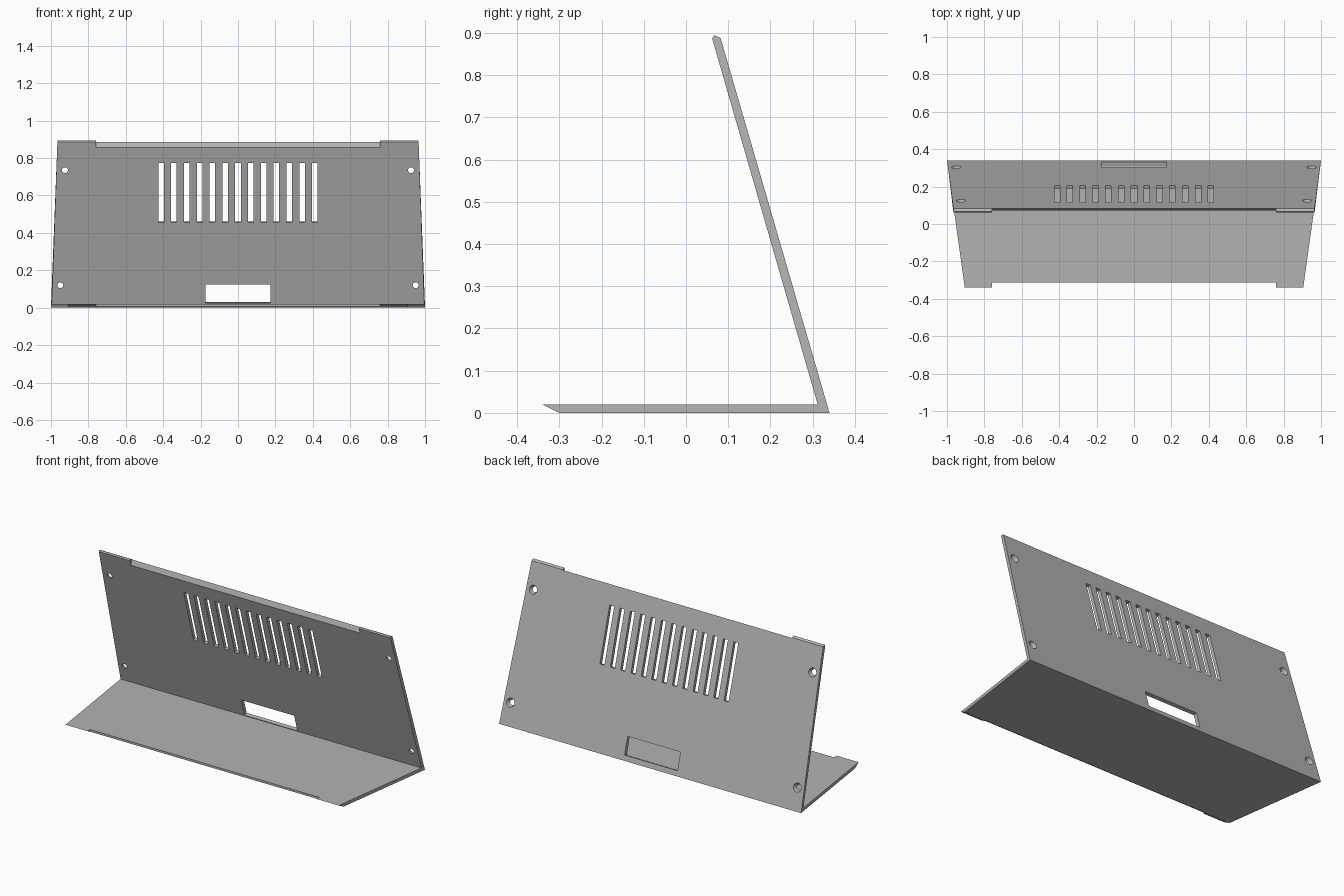
import bpy, bmesh
from mathutils import Matrix, Vector

cube = bpy.data.objects.get("Cube")
if cube:
    bpy.data.objects.remove(cube, do_unlink=True)

grey = bpy.data.materials.new("plain grey")
grey.use_nodes = True
grey.diffuse_color = (0.45, 0.45, 0.45, 1)
grey.node_tree.nodes["Principled BSDF"].inputs["Base Color"].default_value = grey.diffuse_color


def finish(bm, name):
    bmesh.ops.recalc_face_normals(bm, faces=bm.faces)
    mesh = bpy.data.meshes.new(name)
    bm.to_mesh(mesh)
    bm.free()
    mesh.materials.append(grey)
    obj = bpy.data.objects.new(name, mesh)
    bpy.context.collection.objects.link(obj)
    return obj


# Folded sheet: side profile (y, z) swept across x, both panels tapering away from the fold
tip, under, heel = (-0.34, 0.02), (-0.30, 0.0), (0.34, 0.0)
back_top, peak, front_top, inner = (0.082, 0.888), (0.067, 0.895), (0.062, 0.887), (0.312, 0.02)
profile = [tip, under, heel, back_top, peak, front_top, inner]


def half_width(y, z):
    return 1 - 0.039 * z if z > 0.1 else 1 - 0.14 * (0.34 - y)


bm = bmesh.new()
left = [bm.verts.new((half_width(y, z), y, z)) for y, z in profile]
right = [bm.verts.new((-half_width(y, z), y, z)) for y, z in profile]
n = len(profile)
for i in range(n):
    j = (i + 1) % n
    bm.faces.new((left[i], left[j], right[j], right[i]))
for side in (left, right):
    bm.faces.new([side[i] for i in (0, 1, 2, 6)])
    bm.faces.new([side[i] for i in (2, 3, 4, 5, 6)])
sheet = finish(bm, "folded_stand_panel")

# Cutter for all openings, placed square to the leaning panel
cut = bmesh.new()
base, top = Vector((0, *inner)), Vector((0, *front_top))
up = (top - base).normalized()
normal = Vector((0, up.z, -up.y))
turn = Matrix((Vector((-1, 0, 0)), up, normal)).transposed().to_4x4()


def on_panel(x, z, depth):
    point = base + (top - base) * (z - base.z) / (top.z - base.z) + normal * depth
    point.x = x
    return Matrix.Translation(point) @ turn


def cut_slot(x, z_low, z_high, width):
    length = (z_high - z_low) / up.z
    size = Matrix.Diagonal((width, length, 0.055, 1))
    bmesh.ops.create_cube(cut, size=1, matrix=on_panel(x, (z_low + z_high) / 2, 0.0225) @ size)


def cut_prism(points, half):
    a = [cut.verts.new((-half, y, z)) for y, z in points]
    b = [cut.verts.new((half, y, z)) for y, z in points]
    cut.faces.new(a)
    cut.faces.new(b)
    for i in range(len(a)):
        j = (i + 1) % len(a)
        cut.faces.new((a[i], a[j], b[j], b[i]))


# Row of vent slots and the cable window
for i in range(-6, 7):
    cut_slot(i * 0.0685, 0.455, 0.773, 0.03)
cut_slot(0, 0.024, 0.125, 0.35)

# Countersunk screw holes
for x, z in ((0.925, 0.735), (0.95, 0.12)):
    for s in (-1, 1):
        bmesh.ops.create_cone(cut, cap_ends=True, segments=24, radius1=0.0135, radius2=0.03,
                              depth=0.035, matrix=on_panel(s * x, z, 0.0125))

# Wide notches in the upper and front lips
cut_prism([(0.059, 0.825), (0.0935, 0.915), (0.0, 0.915), (0.0, 0.825)], 0.76)
cut_prism([(-0.4, -0.05), (-0.314, -0.05), (-0.314, 0.05), (-0.4, 0.05)], 0.76)
cutter = finish(cut, "opening_cutter")
cutter.hide_render = True

mod = sheet.modifiers.new("openings", "BOOLEAN")
mod.operation = "DIFFERENCE"
mod.solver = "EXACT"
mod.object = cutter
bpy.context.view_layer.objects.active = sheet
bpy.ops.object.modifier_apply(modifier=mod.name)
bpy.data.objects.remove(cutter, do_unlink=True)
